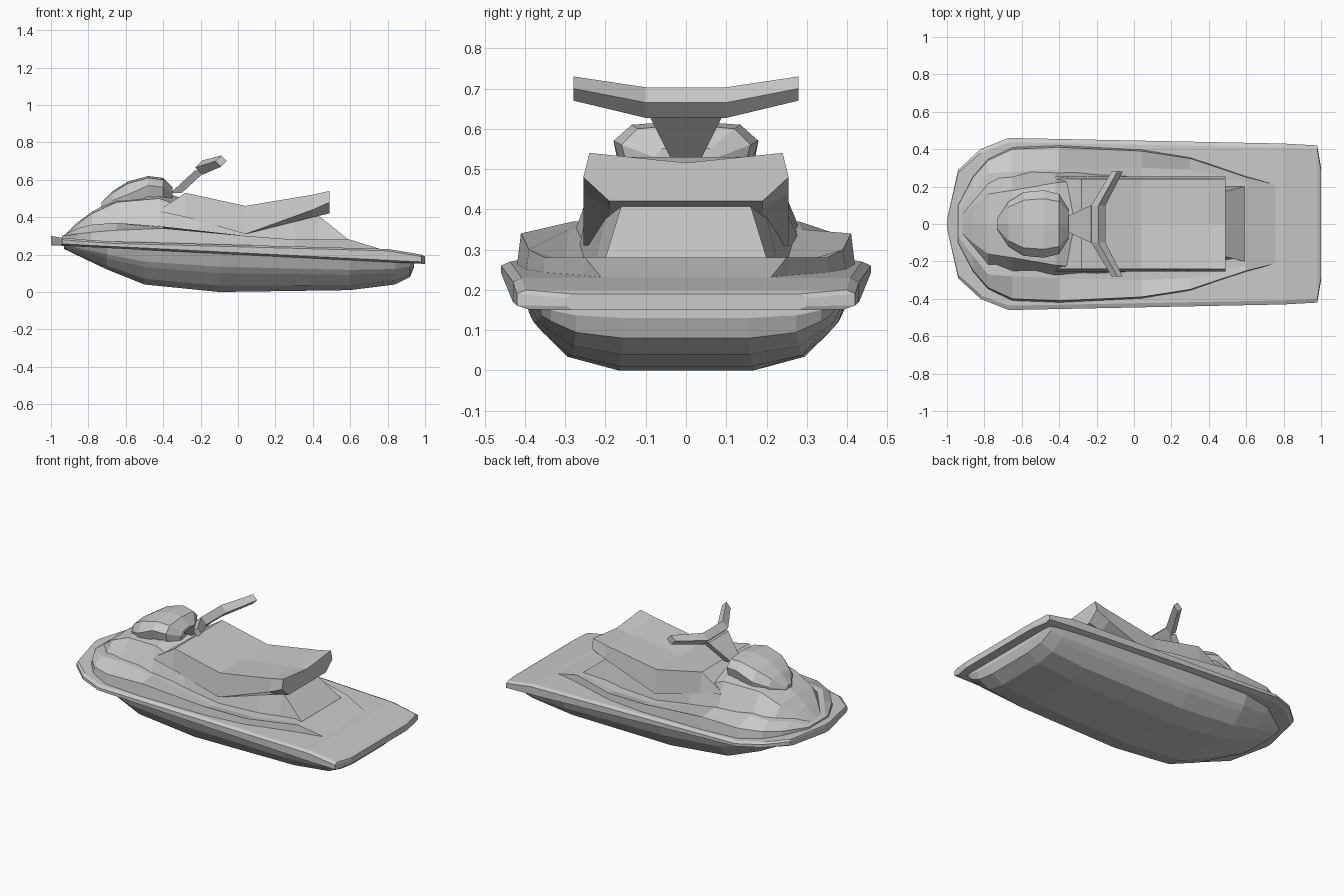
import bpy
import bmesh

default_cube = bpy.data.objects.get("Cube")
if default_cube:
    bpy.data.objects.remove(default_cube, do_unlink=True)

# Single flat paint
paint = bpy.data.materials.new("light_grey_paint")
paint.use_nodes = True
grey = (.6, .6, .6, 1)
paint.diffuse_color = grey
paint.node_tree.nodes["Principled BSDF"].inputs["Base Color"].default_value = grey


def loft(name, rings):
    """Skin a list of closed rings and cap both ends."""
    bm = bmesh.new()
    loops = [[bm.verts.new(point) for point in ring] for ring in rings]
    for first, second in zip(loops, loops[1:]):
        for i in range(len(first)):
            bm.faces.new((first[i - 1], first[i], second[i], second[i - 1]))
    bm.faces.new(loops[0])
    bm.faces.new(loops[-1])
    bmesh.ops.recalc_face_normals(bm, faces=bm.faces)
    mesh = bpy.data.meshes.new(name)
    bm.to_mesh(mesh)
    bm.free()
    mesh.materials.append(paint)
    part = bpy.data.objects.new(name, mesh)
    bpy.context.collection.objects.link(part)


def mirrored_ring(x, half, crown=None):
    """Turn a half section, listed from bottom to top, into a full ring."""
    left = [(x, y, z) for y, z in half]
    middle = [] if crown is None else [(x, 0, crown)]
    right = [(x, -y, z) for y, z in reversed(half)]
    return left + middle + right


def rim_height(x):
    """Lower edge of the bumper, which falls steadily from bow to stern."""
    return .2 - .05 * x


# Lower hull: one chined section scaled to each station
chines = [(.4, 0), (.7, .15), (.86, .45), (.92, .6), (1, 1)]


def hull_ring(x, width, keel, top):
    half = [(width * across, keel + (top - keel) * up) for across, up in chines]
    return mirrored_ring(x, half)


loft("hull", [
    hull_ring(x, width, keel, rim_height(x) + .02)
    for x, width, keel in [
        (-.93, .2, .23), (-.7, .36, .12), (-.5, .41, .04), (-.1, .42, 0),
        (.6, .41, .01), (.84, .4, .04), (.92, .39, .08), (.94, .39, .13),
    ]
])


# Deck slab with a bevelled bumper
def deck_ring(x, width, top):
    bevel = .01
    bottom = rim_height(x)
    half = [(width * .93, bottom), (width, bottom + bevel),
            (width, top - bevel), (width * .95, top)]
    return mirrored_ring(x, half)


loft("deck_and_bumper", [
    deck_ring(x, width, top)
    for x, width, top in [
        (-1, .02, .3), (-.94, .29, .29), (-.82, .4, .28), (-.67, .46, .27),
        (.8, .43, .23), (.98, .42, .2), (1, .3, .19),
    ]
])


# Raised side fairings with the foot wells inside them
def fairing_ring(x, width, edge, well, floor):
    half = [(width * 1.03, rim_height(x) + .02), (width, edge), (well, floor)]
    return mirrored_ring(x, half)


loft("side_fairing", [
    fairing_ring(*station)
    for station in [
        (-.94, .1, .3, .07, .3),
        (-.86, .25, .31, .17, .34),
        (-.78, .34, .32, .27, .36),
        (-.65, .4, .33, .28, .37),
        (-.4, .41, .34, .29, .35),
        (.04, .39, .3, .3, .27),
        (.3, .35, .28, .29, .27),
        (.6, .25, .28, .22, .28),
        (.76, .21, .23, .2, .23),
    ]
])


# Central cowl running from the bow to below the seat
def cowl_ring(x, foot, shoulder, height, crown):
    half = [(foot, rim_height(x) + .03), (shoulder, height)]
    return mirrored_ring(x, half, crown)


loft("cowl", [
    cowl_ring(*station)
    for station in [
        (-.93, .07, .04, .3, .3),
        (-.86, .18, .1, .36, .37),
        (-.78, .3, .16, .42, .43),
        (-.65, .32, .18, .48, .5),
        (-.42, .31, .22, .5, .54),
        (-.2, .28, .24, .42, .47),
        (.04, .26, .24, .32, .4),
        (.3, .24, .2, .38, .39),
        (.43, .22, .16, .41, .41),
        (.59, .2, .2, .28, .28),
    ]
])


# Saddle seat with flared lower edges and an overhanging tail
def seat_ring(x, under, edge, top):
    half = [(.19, under), (.255, edge), (.24, top)]
    return mirrored_ring(x, half, top - max(0, x) * .05)


loft("seat", [
    seat_ring(*station)
    for station in [
        (-.42, .43, .43, .44), (-.28, .4, .4, .53), (.04, .31, .31, .46),
        (.4, .4, .44, .52), (.49, .42, .48, .54),
    ]
])


# Instrument hood
def hood_ring(x, width, middle, top):
    half = [(width * .9, middle - .06), (width, middle), (width * .75, top)]
    return mirrored_ring(x, half, top + .01)


loft("instrument_hood", [
    hood_ring(*station)
    for station in [
        (-.73, .03, .46, .47), (-.67, .12, .49, .53), (-.59, .17, .52, .58),
        (-.48, .18, .57, .61), (-.4, .16, .56, .6), (-.35, .08, .53, .55),
    ]
])


# Handlebar: a diamond section swept back to both grips
def bar_ring(x, y, z, radius):
    directions = [(0, 1), (1, 0), (0, -1), (-1, 0)]
    return [(x + radius * a, y, z + radius * b) for a, b in directions]


grip = {"x": -.09, "z": .7, "radius": .03}
clamp = {"x": -.19, "z": .665, "radius": .038}
loft("handlebar", [
    bar_ring(y=-.28, **grip),
    bar_ring(y=-.1, **clamp),
    bar_ring(y=.1, **clamp),
    bar_ring(y=.28, **grip),
])


# Steering stem tapering down to the cowl
def stem_ring(front, back, half_width, z):
    return [(front, -half_width, z), (back, -half_width, z),
            (back, half_width, z), (front, half_width, z)]


loft("steering_stem", [
    stem_ring(-.36, -.3, .04, .53),
    stem_ring(-.23, -.17, .1, .65),
])
